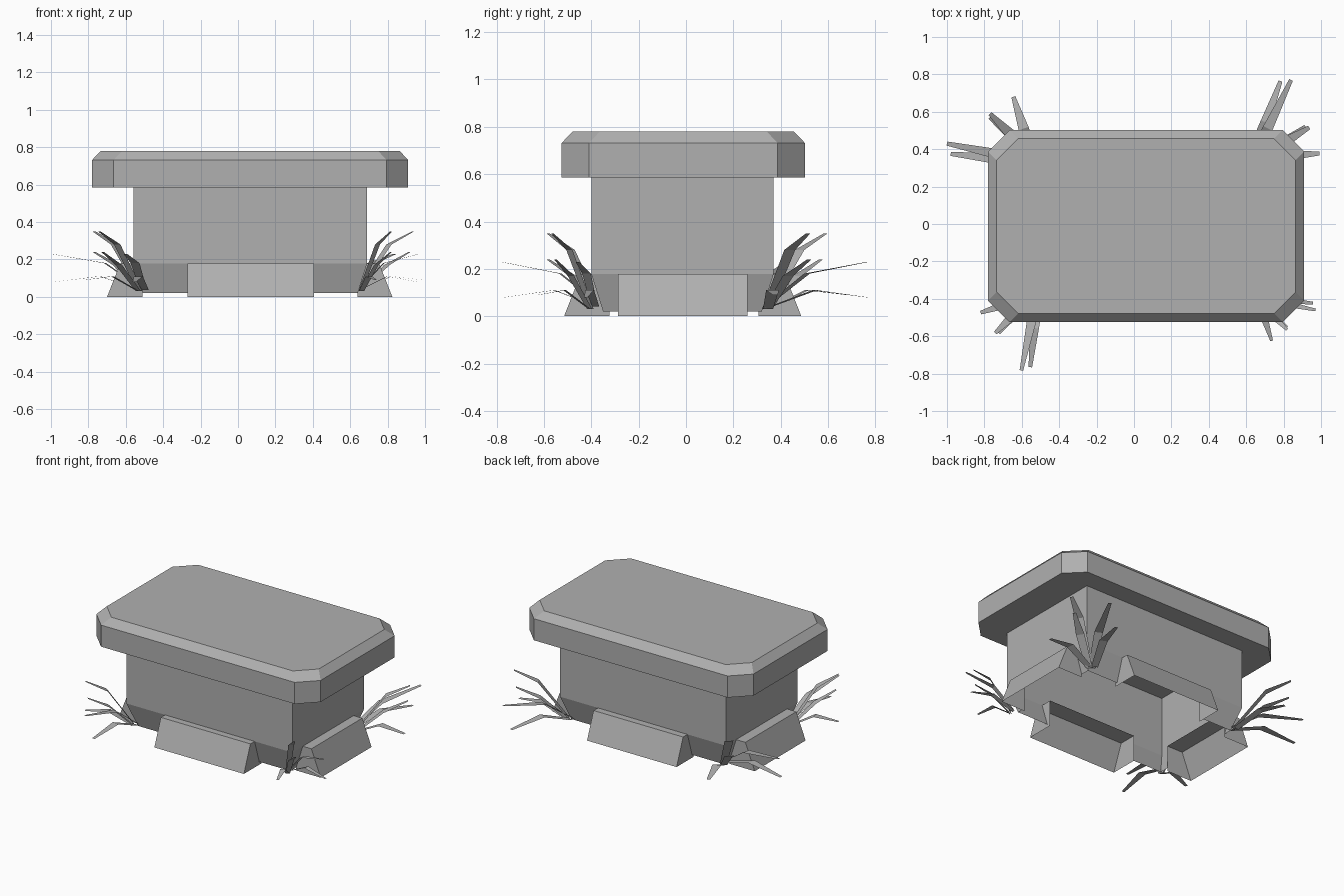
import bpy, bmesh, math
from mathutils import Vector, Matrix

cube = bpy.data.objects.get("Cube")
if cube:
    bpy.data.objects.remove(cube, do_unlink=True)


def make_material(name, value):
    mat = bpy.data.materials.new(name)
    mat.use_nodes = True
    mat.diffuse_color = (value, value, value, 1)
    mat.node_tree.nodes["Principled BSDF"].inputs["Base Color"].default_value = (value, value, value, 1)
    return mat


stone = make_material("grey stone", 0.435)


def make_object(name, bm, mat):
    mesh = bpy.data.meshes.new(name)
    bm.to_mesh(mesh)
    bm.free()
    mesh.materials.append(mat)
    obj = bpy.data.objects.new(name, mesh)
    bpy.context.collection.objects.link(obj)
    return obj


def face(bm, points):
    return bm.faces.new([bm.verts.new(p) for p in points])


# Table top: octagonal slab with a bevelled upper rim
def octagon(x0, x1, y0, y1, cut, z):
    return [(x0 + cut, y0, z), (x1 - cut, y0, z), (x1, y0 + cut, z), (x1, y1 - cut, z),
            (x1 - cut, y1, z), (x0 + cut, y1, z), (x0, y1 - cut, z), (x0, y0 + cut, z)]


bm = bmesh.new()
rim = 0.046
rings = [[bm.verts.new(p) for p in octagon(-0.78 + i, 0.91 - i, -0.525 + i, 0.502 - i, 0.115, z)]
         for i, z in ((0, 0.585), (0, 0.732), (rim, 0.78))]
bm.faces.new(rings[0][::-1])
bm.faces.new(rings[2])
for low, high in zip(rings, rings[1:]):
    for i in range(8):
        j = (i + 1) % 8
        bm.faces.new((low[i], low[j], high[j], high[i]))
make_object("table_top", bm, stone)

# Body: hollow box, open below, tapering in at the base,
# with a low opening in the middle of each wall
X0, X1, Y0, Y1 = -0.56, 0.69, -0.40, 0.37
BAND, FLOOR, TOP, TAPER = 0.178, 0.02, 0.585, 0.05
GAP_X, GAP_Y = (-0.27, 0.405), (-0.288, 0.26)
walls = [((X0, Y0), (X1, Y0), (GAP_X[0], Y0), (GAP_X[1], Y0)),
         ((X1, Y0), (X1, Y1), (X1, GAP_Y[0]), (X1, GAP_Y[1])),
         ((X1, Y1), (X0, Y1), (GAP_X[1], Y1), (GAP_X[0], Y1)),
         ((X0, Y1), (X0, Y0), (X0, GAP_Y[1]), (X0, GAP_Y[0]))]


def base_point(p):
    return (min(max(p[0], X0 + TAPER), X1 - TAPER), min(max(p[1], Y0 + TAPER), Y1 - TAPER), FLOOR)


bm = bmesh.new()
for a, b, c, d in walls:
    face(bm, [(*a, BAND), (*b, BAND), (*b, TOP), (*a, TOP)])
    for p, q in ((a, c), (d, b)):
        face(bm, [base_point(p), base_point(q), (*q, BAND), (*p, BAND)])
bmesh.ops.remove_doubles(bm, verts=bm.verts, dist=0.0001)
make_object("body", bm, stone)

# Feet: sloped shells, open below and towards the body
SLOPE = 0.07


def make_foot(name, start, end, reach, inset):
    a, b = Vector((*start, 0)), Vector((*end, 0))
    out = (b - a).normalized().cross(Vector((0, 0, 1)))
    up = Vector((0, 0, BAND))
    profile = [out * reach, out * (reach - SLOPE) + up, -out * inset + up, -out * inset]
    pa, pb = [a + p for p in profile], [b + p for p in profile]
    bm = bmesh.new()
    face(bm, [pa[0], pb[0], pb[1], pa[1]])
    face(bm, [pa[1], pb[1], pb[2], pa[2]])
    face(bm, pa)
    face(bm, pb[::-1])
    bmesh.ops.remove_doubles(bm, verts=bm.verts, dist=0.0001)
    make_object(name, bm, stone)


for side, wall, reach, inset in zip(("front", "left", "back", "right"), walls,
                                    (0.115, 0.135, 0.117, 0.14), (0.077, 0.05, 0.063, 0.05)):
    make_foot(side + "_foot", wall[2], wall[3], reach, inset)

# Grass tufts: bent tapering blades, given as root, bend and tip
blades = [((-0.05, -0.05, 0.04), (0.15, 0.00, 0.18), (0.44, 0.06, 0.23)),
          ((-0.03, -0.06, 0.04), (0.18, -0.02, 0.11), (0.42, 0.005, 0.08)),
          ((-0.04, -0.03, 0.03), (0.10, 0.11, 0.28), (0.21, 0.22, 0.35)),
          ((-0.03, -0.02, 0.03), (0.09, 0.10, 0.17), (0.21, 0.20, 0.24)),
          ((-0.03, -0.02, 0.03), (0.03, 0.14, 0.11), (0.085, 0.31, 0.09))]


def make_tuft(name, corner, u, v, scale, turn=0):
    spin = Matrix.Rotation(math.radians(turn), 3, "Z")
    u, v = spin @ Vector((*u, 0)) * scale, spin @ Vector((*v, 0)) * scale
    up = Vector((0, 0, 1))
    bm = bmesh.new()
    for blade in blades:
        spine = [Vector((*corner, 0)) + u * p[0] + v * p[1] + up * p[2] for p in blade]
        across = (spine[2] - spine[0]).cross(up).normalized() * scale
        rows = [[bm.verts.new(p - across * w), bm.verts.new(p + across * w)]
                for p, w in zip(spine, (0.022, 0.028, 0.011))]
        for r, s in zip(rows, rows[1:]):
            bm.faces.new((r[0], r[1], s[1], s[0]))
    make_object(name, bm, stone)


make_tuft("back_right_tuft", (X0, Y1), (-1, 0), (0, 1), 1.0)
make_tuft("back_left_tuft", (X1 - 0.01, Y1), (0, 1), (1, 0), 0.97, -14)
make_tuft("front_left_tuft", (X1 - 0.01, Y0 - 0.02), (1, 0), (0, -1), 0.66)
make_tuft("front_right_tuft", (X0 + 0.01, Y0), (0, -1), (-1, 0), 0.87)
